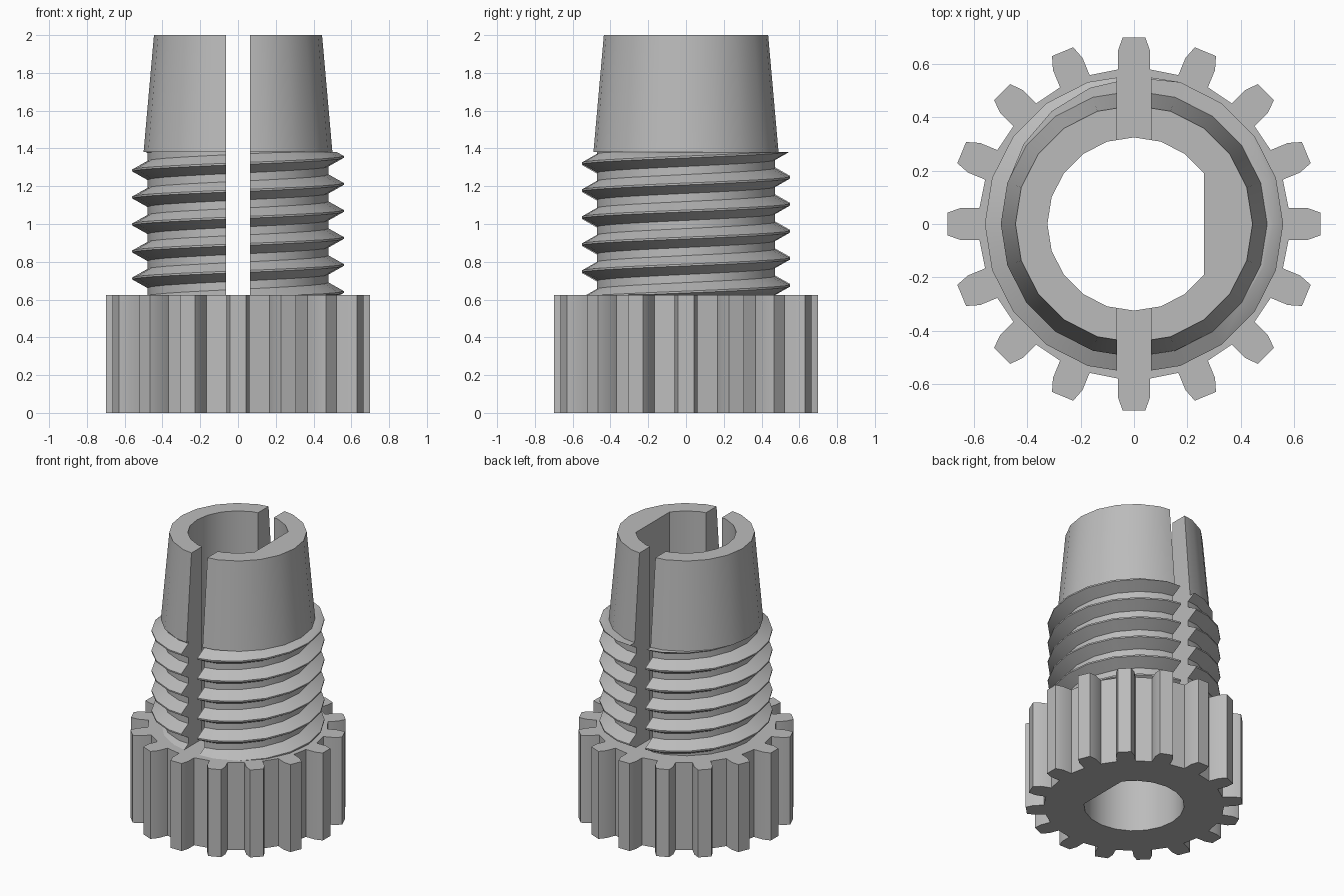
import bpy, bmesh
from math import sin, cos, radians, pi

cube = bpy.data.objects.get("Cube")
if cube:
    bpy.data.objects.remove(cube)

SIDES = 20                      # facets round the sleeve and bore
GEAR_TOP, THREAD_TOP, TOP = 0.625, 1.38, 2.0
PITCH, CREST_Z = 0.143, 1.355   # crest height at angle zero
CREST_R, ROOT_R = 0.56, 0.48
CREST_HALF, FLANK_HALF = 0.005, 0.05
SLOT_HALF = 0.063

grey = bpy.data.materials.new("plain grey")
grey.use_nodes = True
colour = (0.5, 0.5, 0.5, 1)
grey.diffuse_color = colour
grey.node_tree.nodes["Principled BSDF"].inputs["Base Color"].default_value = colour


def finish(bm, name):
    bmesh.ops.recalc_face_normals(bm, faces=bm.faces)
    mesh = bpy.data.meshes.new(name)
    bm.to_mesh(mesh)
    bm.free()
    mesh.materials.append(grey)
    obj = bpy.data.objects.new(name, mesh)
    bpy.context.collection.objects.link(obj)
    bpy.ops.object.select_all(action='DESELECT')
    obj.select_set(True)
    bpy.context.view_layer.objects.active = obj
    bpy.ops.object.shade_smooth_by_angle(angle=radians(30))


def bore_point(a, z):
    """Round bore with one flat on the left."""
    r = 0.325
    return (min(r * cos(a), r * cos(radians(36))), r * sin(a), z)


def thread_radius(a, z):
    crest = CREST_Z + PITCH * a / (2 * pi)
    d = abs((z - crest + PITCH / 2) % PITCH - PITCH / 2)
    t = (d - CREST_HALF) / (FLANK_HALF - CREST_HALF)
    return CREST_R + (ROOT_R - CREST_R) * min(max(t, 0), 1)


def sleeve_column(a):
    """Closed section of the threaded, tapered sleeve at one angle."""
    heights = [GEAR_TOP]
    for k in range(-8, 3):
        crest = CREST_Z + PITCH * (a / (2 * pi) + k)
        for off in (-FLANK_HALF, -CREST_HALF, CREST_HALF, FLANK_HALF):
            heights.append(min(max(crest + off, GEAR_TOP), THREAD_TOP))
    heights.append(THREAD_TOP)
    outer = [(thread_radius(a, z), z) for z in heights]
    outer += [(0.5, THREAD_TOP), (0.445, TOP)]
    ring = [(r * cos(a), r * sin(a), z) for r, z in outer]
    return [bore_point(a, GEAR_TOP)] + ring + [bore_point(a, TOP)]


# Gear base: toothed outline with the bore through it
bm = bmesh.new()
outline = []
tooth = [(0.58, -0.06), (0.65, -0.06), (0.7, -0.043),
         (0.7, 0.043), (0.65, 0.06), (0.58, 0.06)]
for i in range(16):
    c, s = cos(i * pi / 8), sin(i * pi / 8)
    outline += [(x * c - y * s, x * s + y * c, 0) for x, y in tooth]
hole = [bore_point(2 * pi * i / SIDES, 0) for i in range(SIDES)]
edges = []
for loop in (outline, hole):
    vs = [bm.verts.new(p) for p in loop]
    edges += [bm.edges.new((vs[i - 1], vs[i])) for i in range(len(vs))]
bmesh.ops.triangle_fill(bm, edges=edges, use_beauty=True)
ext = bmesh.ops.extrude_face_region(bm, geom=bm.faces[:], use_keep_orig=True)
bmesh.ops.translate(bm, vec=(0, 0, GEAR_TOP),
                    verts=[g for g in ext["geom"] if isinstance(g, bmesh.types.BMVert)])
finish(bm, "gear_base")

# Sleeve: helical thread, taper and bore, welded into one solid
sleeve = bmesh.new()
columns = [[sleeve.verts.new(p) for p in sleeve_column(2 * pi * i / SIDES)]
           for i in range(SIDES + 1)]
for a, b in zip(columns, columns[1:]):
    for i in range(len(a)):
        sleeve.faces.new((a[i - 1], b[i - 1], b[i], a[i]))
bmesh.ops.remove_doubles(sleeve, verts=sleeve.verts, dist=0.0001)

# Split the sleeve into two jaws, one each side of the slot
for side, name in ((1, "left_jaw"), (-1, "right_jaw")):
    jaw = sleeve.copy()
    cut = bmesh.ops.bisect_plane(jaw, geom=jaw.verts[:] + jaw.edges[:] + jaw.faces[:],
                                 dist=0.00001, plane_co=(side * SLOT_HALF, 0, 0),
                                 plane_no=(side, 0, 0), clear_inner=True)
    rim = [g for g in cut["geom_cut"] if isinstance(g, bmesh.types.BMEdge)]
    bmesh.ops.holes_fill(jaw, edges=rim, sides=0)
    finish(jaw, name)
sleeve.free()
